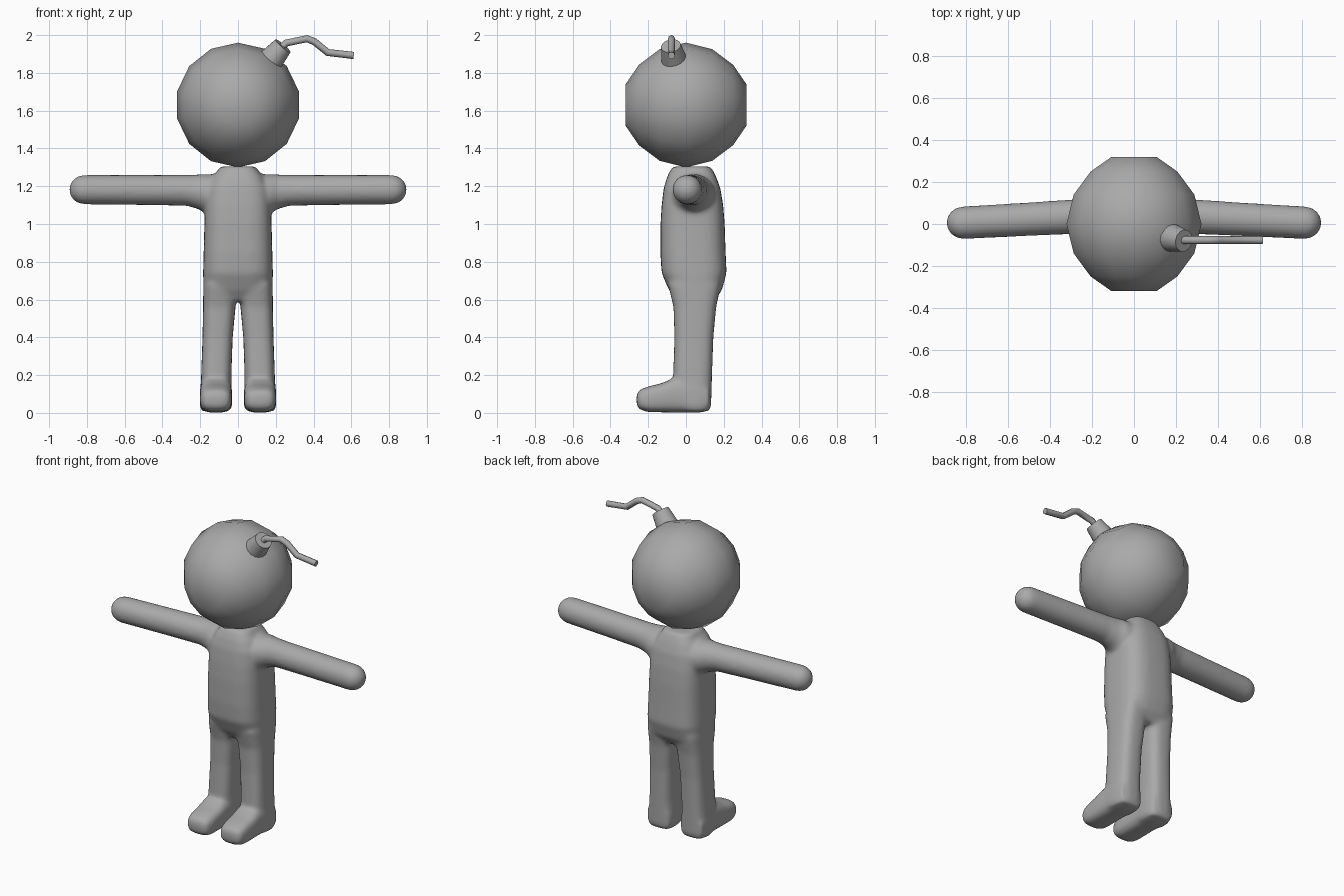
import bpy, bmesh, math
from mathutils import Vector

default = bpy.data.objects.get("Cube")
if default:
    bpy.data.objects.remove(default, do_unlink=True)

grey = bpy.data.materials.new("plain_grey")
grey.use_nodes = True
colour = (0.4, 0.4, 0.4, 1)
grey.diffuse_color = colour
grey.node_tree.nodes["Principled BSDF"].inputs["Base Color"].default_value = colour


def finish(name, bm, angle=180):
    bmesh.ops.recalc_face_normals(bm, faces=bm.faces)
    mesh = bpy.data.meshes.new(name)
    bm.to_mesh(mesh)
    bm.free()
    obj = bpy.data.objects.new(name, mesh)
    bpy.context.collection.objects.link(obj)
    mesh.materials.append(grey)
    shade(obj, angle)
    return obj


def shade(obj, angle):
    bpy.ops.object.select_all(action='DESELECT')
    bpy.context.view_layer.objects.active = obj
    obj.select_set(True)
    bpy.ops.object.shade_smooth_by_angle(angle=math.radians(angle))


def loft(bm, axis, rings, power=2.0, sides=32, turn=0.0, mirror=1):
    """Rings: (position on axis, centre a, centre b, radius a, radius b)."""
    loops = []
    for pos, ca, cb, ra, rb in rings:
        loop = []
        for i in range(sides):
            t = turn + math.tau * i / sides
            c, s = math.cos(t), math.sin(t)
            p = [ca + ra * math.copysign(abs(c) ** (2 / power), c),
                 cb + rb * math.copysign(abs(s) ** (2 / power), s)]
            p.insert(axis, pos)
            p[0] *= mirror
            loop.append(bm.verts.new(p))
        loops.append(loop)
    for a, b in zip(loops, loops[1:]):
        for i in range(sides):
            j = (i + 1) % sides
            bm.faces.new((a[i], a[j], b[j], b[i]))
    bm.faces.new(loops[0])
    bm.faces.new(loops[-1])


X, Y, Z = 0, 1, 2
body = bmesh.new()

# Torso: rounded box, fuller at the back
loft(body, Z, [
    (0.59, 0, 0.05, 0.17, 0.10), (0.65, 0, 0.05, 0.183, 0.14),
    (0.74, 0, 0.043, 0.185, 0.172), (0.85, 0, 0.037, 0.182, 0.173),
    (1.0, 0, 0.035, 0.178, 0.17), (1.1, 0, 0.034, 0.175, 0.163),
    (1.19, 0, 0.032, 0.165, 0.15), (1.25, 0, 0.03, 0.135, 0.13),
    (1.28, 0, 0.03, 0.11, 0.115), (1.305, 0, 0.03, 0.095, 0.1)], power=3)

for side in (1, -1):
    # Leg
    loft(body, Z, [
        (0.01, 0.117, 0.05, 0.075, 0.075), (0.04, 0.117, 0.04, 0.087, 0.093),
        (0.2, 0.115, 0.035, 0.08, 0.103), (0.4, 0.108, 0.042, 0.08, 0.103),
        (0.56, 0.099, 0.047, 0.086, 0.113), (0.68, 0.094, 0.045, 0.09, 0.14)],
        power=3, mirror=side)
    # Foot
    loft(body, Y, [
        (-0.262, 0.117, 0.07, 0.05, 0.03), (-0.245, 0.117, 0.07, 0.074, 0.053),
        (-0.2, 0.117, 0.072, 0.084, 0.068), (-0.13, 0.117, 0.08, 0.086, 0.077),
        (-0.07, 0.117, 0.092, 0.085, 0.09), (0.06, 0.117, 0.09, 0.085, 0.09),
        (0.12, 0.117, 0.08, 0.078, 0.07)], power=3.2, mirror=side)
    # Arm, flared at the shoulder and domed at the end
    rings = [(0.08, 0.04, 1.15, 0.12, 0.11), (0.17, 0.04, 1.16, 0.11, 0.105),
             (0.21, 0.04, 1.17, 0.09, 0.092), (0.27, 0.036, 1.178, 0.083, 0.082),
             (0.5, 0.023, 1.18, 0.08, 0.08)]
    for k in range(6):
        a = math.radians(k * 16)
        r = 0.078 * math.cos(a)
        rings.append((0.814 + 0.08 * math.sin(a), 0.006, 1.182, r, r))
    loft(body, X, rings, mirror=side)

# Fuse limbs and torso into one soft skin
obj = finish("body", body)
remesh = obj.modifiers.new("blend", 'REMESH')
remesh.mode = 'VOXEL'
remesh.voxel_size = 0.012
remesh.use_smooth_shade = True
soften = obj.modifiers.new("soften", 'SMOOTH')
soften.factor = 0.5
soften.iterations = 10

# Head: coarse ball with flat front and back
head = bmesh.new()
half = [(0.32, 0.11), (0.25, 0.212), (0.14, 0.295)]
profile = [(-y, r) for y, r in half] + [(0, 0.33)] + [(y, r) for y, r in half[::-1]]
loft(head, Y, [(y, 0, 1.63, r, r) for y, r in profile],
     sides=14, turn=math.radians(90))
finish("head", head)

# Fuse holder: tapered collar set into the head
tip = Vector((0.238, -0.08, 1.943))
axis = Vector((0.058, -0.015, 0.068)).normalized()
length = 0.13
collar = bmesh.new()
bmesh.ops.create_cone(collar, cap_ends=True, segments=16,
                      radius1=0.073, radius2=0.053, depth=length)
turn = axis.to_track_quat('Z', 'Y')
for v in collar.verts:
    v.co = turn @ v.co + tip - axis * length / 2
finish("fuse_holder", collar, 40)

# Fuse: bent round cord
curve = bpy.data.curves.new("fuse", 'CURVE')
curve.dimensions = '3D'
curve.bevel_depth = 0.019
curve.bevel_resolution = 2
curve.use_fill_caps = True
path = [(0.215, 1.92), (0.255, 1.958), (0.365, 1.981), (0.405, 1.965),
        (0.475, 1.908), (0.613, 1.892)]
spline = curve.splines.new('POLY')
spline.points.add(len(path) - 1)
for point, (x, z) in zip(spline.points, path):
    point.co = (x, -0.077, z, 1)
curve.materials.append(grey)
fuse = bpy.data.objects.new("fuse", curve)
bpy.context.collection.objects.link(fuse)
bpy.ops.object.select_all(action='DESELECT')
bpy.context.view_layer.objects.active = fuse
fuse.select_set(True)
bpy.ops.object.convert(target='MESH')
shade(bpy.context.view_layer.objects.active, 50)
